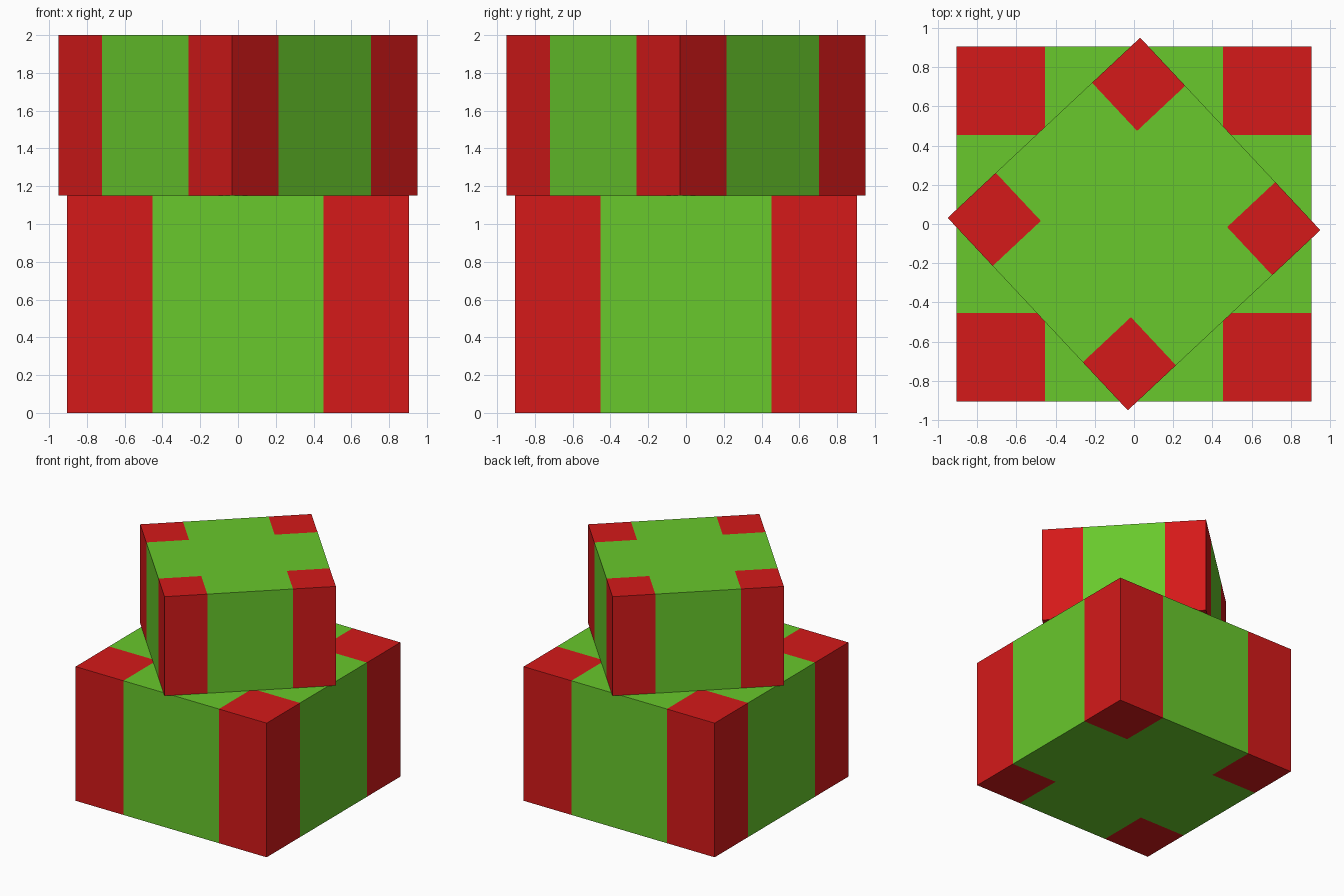
import bpy, bmesh
from math import radians
from mathutils import Matrix, Vector

if "Cube" in bpy.data.objects:
    bpy.data.objects.remove(bpy.data.objects["Cube"])


def material(name, color):
    mat = bpy.data.materials.new(name)
    mat.diffuse_color = (*color, 1)
    mat.use_nodes = True
    mat.node_tree.nodes["Principled BSDF"].inputs["Base Color"].default_value = mat.diffuse_color
    return mat


GREEN = material("green_ribbon", (0.138, 0.578, 0.025))
RED = material("red_wrapping", (0.66, 0.01, 0.01))


def gift_box(name, half, z0, z1, angle=0):
    """Box with a wide green ribbon cross and red corner columns."""
    bm = bmesh.new()
    bmesh.ops.create_cube(bm, size=1, matrix=Matrix.Translation((0, 0, (z0 + z1) / 2))
                          @ Matrix.Diagonal((2 * half, 2 * half, z1 - z0, 1)))
    # Cut the ribbon borders
    for axis in (Vector((1, 0, 0)), Vector((0, 1, 0))):
        for side in (-1, 1):
            bmesh.ops.bisect_plane(bm, geom=bm.verts[:] + bm.edges[:] + bm.faces[:],
                                   plane_co=axis * side * half / 2, plane_no=axis)
    # Red where both coordinates lie outside the ribbon
    for f in bm.faces:
        c = f.calc_center_median()
        f.material_index = int(min(abs(c.x), abs(c.y)) > half / 2)
    bmesh.ops.rotate(bm, verts=bm.verts, matrix=Matrix.Rotation(angle, 3, 'Z'))
    mesh = bpy.data.meshes.new(name)
    bm.to_mesh(mesh)
    bm.free()
    mesh.materials.append(GREEN)
    mesh.materials.append(RED)
    obj = bpy.data.objects.new(name, mesh)
    bpy.context.collection.objects.link(obj)


# Large box below, smaller turned box on top
gift_box("lower_box", 0.906, 0, 1.15)
gift_box("upper_box", 0.672, 1.15, 2, radians(43.1))
